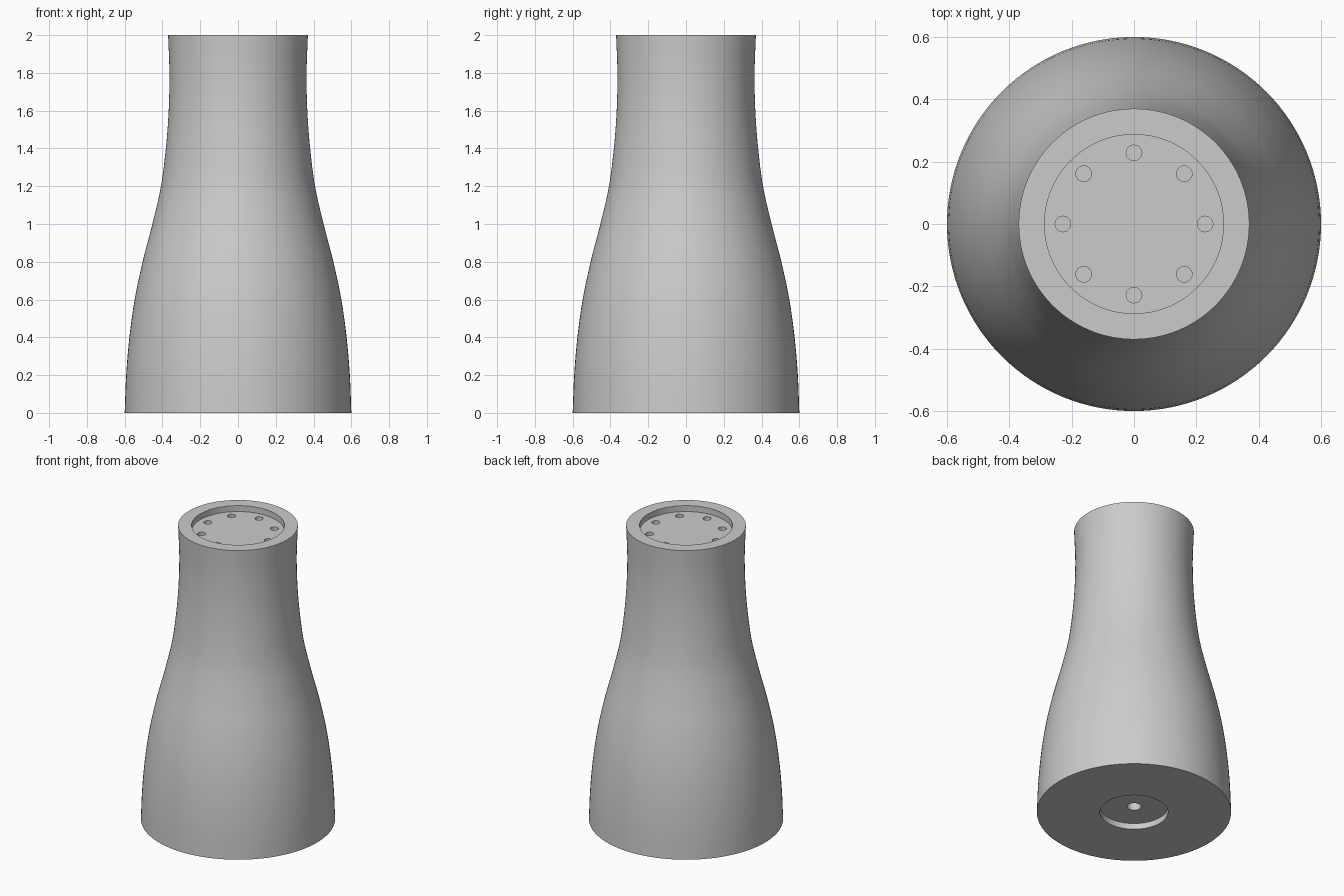
import bpy
import bmesh
from math import cos, sin, tau, radians
from mathutils import Vector

cube = bpy.data.objects.get("Cube")
if cube:
    bpy.data.objects.remove(cube, do_unlink=True)

SEGMENTS = 128
TOP = 2.0
RECESS_DEPTH = 0.04

grey = bpy.data.materials.new("light grey")
grey.use_nodes = True
grey.diffuse_color = (0.6, 0.6, 0.6, 1)
grey.node_tree.nodes["Principled BSDF"].inputs["Base Color"].default_value = grey.diffuse_color


def smooth_profile(points, steps=6):
    """Catmull-Rom curve through (radius, height) points."""
    pts = [Vector(p) for p in points]
    pts = [2 * pts[0] - pts[1]] + pts + [2 * pts[-1] - pts[-2]]
    out = []
    for a, b, c, d in zip(pts, pts[1:], pts[2:], pts[3:]):
        for i in range(steps):
            t = i / steps
            out.append(0.5 * (2 * b + (c - a) * t + (2 * a - 5 * b + 4 * c - d) * t ** 2
                              + (3 * b - a - 3 * c + d) * t ** 3))
    return out + [pts[-2]]


def add_lathe(bm, profile, segments, centre=(0, 0)):
    """Revolve a bottom-to-top profile and cap both ends."""
    rings = []
    for r, z in profile:
        rings.append([bm.verts.new((centre[0] + r * cos(tau * i / segments),
                                    centre[1] + r * sin(tau * i / segments), z))
                      for i in range(segments)])
    for low, high in zip(rings, rings[1:]):
        for i in range(segments):
            j = (i + 1) % segments
            bm.faces.new((low[i], low[j], high[j], high[i]))
    bm.faces.new(list(reversed(rings[0])))
    bm.faces.new(rings[-1])


def make_object(name, bm):
    bmesh.ops.recalc_face_normals(bm, faces=bm.faces)
    mesh = bpy.data.meshes.new(name)
    bm.to_mesh(mesh)
    bm.free()
    mesh.materials.append(grey)
    obj = bpy.data.objects.new(name, mesh)
    bpy.context.collection.objects.link(obj)
    return obj


# Flared body with a stepped bore below and a round recess on top
outside = smooth_profile([(0.6, 0), (0.592, 0.2), (0.575, 0.4), (0.547, 0.6), (0.505, 0.8),
                          (0.453, 1.0), (0.408, 1.2), (0.382, 1.4), (0.367, 1.6),
                          (0.363, 1.8), (0.37, TOP)])
bore = [(0.043, 0.14), (0.043, RECESS_DEPTH), (0.21, RECESS_DEPTH), (0.21, 0)]
recess = [(0.287, TOP), (0.287, TOP - RECESS_DEPTH)]
bm = bmesh.new()
add_lathe(bm, bore + [tuple(p) for p in outside] + recess, SEGMENTS)
body = make_object("shaker_body", bm)

# Ring of eight small holes in the recess floor
bm = bmesh.new()
floor = TOP - RECESS_DEPTH
for k in range(8):
    angle = tau * k / 8
    add_lathe(bm, [(0.025, floor - 0.05), (0.025, floor + 0.02)], 32,
              (0.228 * cos(angle), 0.228 * sin(angle)))
cutter = make_object("hole_cutter", bm)
cutter.hide_render = True

cut = body.modifiers.new("holes", 'BOOLEAN')
cut.operation = 'DIFFERENCE'
cut.solver = 'EXACT'
cut.object = cutter

bpy.ops.object.select_all(action='DESELECT')
bpy.context.view_layer.objects.active = body
body.select_set(True)
bpy.ops.object.modifier_apply(modifier=cut.name)
bpy.data.objects.remove(cutter, do_unlink=True)
bpy.ops.object.shade_smooth_by_angle(angle=radians(30))
